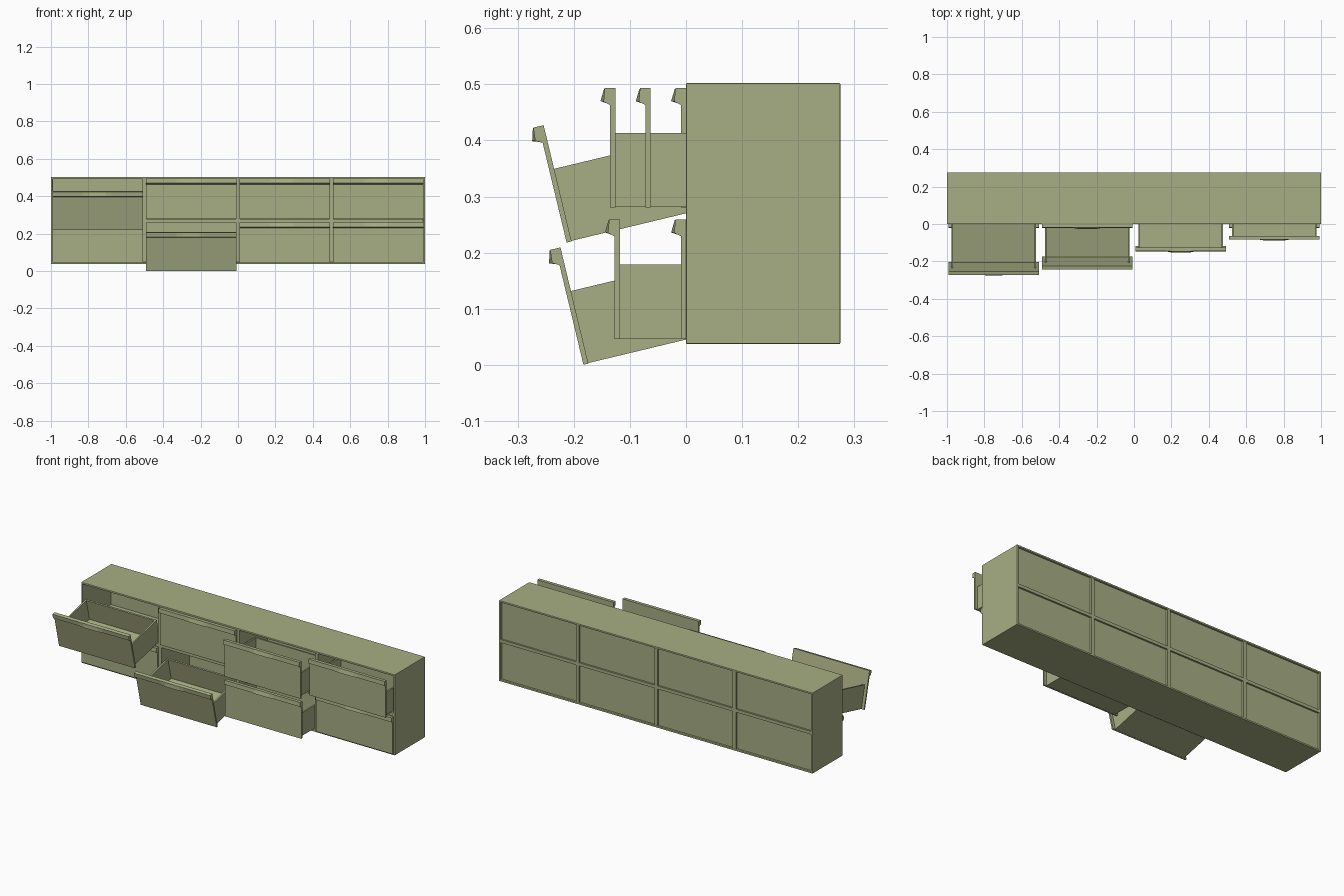
import bpy, bmesh, math
from mathutils import Matrix, Vector

if "Cube" in bpy.data.objects:
    bpy.data.objects.remove(bpy.data.objects["Cube"])

mat = bpy.data.materials.new("olive_paint")
mat.diffuse_color = (0.39, 0.42, 0.23, 1)
mat.use_nodes = True
mat.node_tree.nodes["Principled BSDF"].inputs["Base Color"].default_value = mat.diffuse_color


def add_box(bm, x0, x1, y0, y1, z0, z1):
    m = Matrix.Translation(((x0 + x1) / 2, (y0 + y1) / 2, (z0 + z1) / 2))
    m = m @ Matrix.Diagonal((x1 - x0, y1 - y0, z1 - z0, 1))
    bmesh.ops.create_cube(bm, size=1, matrix=m)


def add_loft(bm, sections):
    # closed solid through (x, yz profile) sections
    rings = [[bm.verts.new((x, y, z)) for y, z in prof] for x, prof in sections]
    for a, b in zip(rings, rings[1:]):
        for i in range(len(a)):
            j = (i + 1) % len(a)
            bm.faces.new((a[i], a[j], b[j], b[i]))
    bm.faces.new(rings[0])
    bm.faces.new(rings[-1][::-1])


def finish(bm, name, matrix=Matrix()):
    bmesh.ops.recalc_face_normals(bm, faces=bm.faces)
    me = bpy.data.meshes.new(name)
    bm.to_mesh(me)
    bm.free()
    me.materials.append(mat)
    ob = bpy.data.objects.new(name, me)
    ob.matrix_world = matrix
    bpy.context.collection.objects.link(ob)
    return ob


# Cabinet shell: a tube open at front and back
Z0, Z1, D, T = 0.037, 0.502, 0.275, 0.01
bm = bmesh.new()
loops = []
for y, t in ((0, 0), (D, 0), (D, T), (0, T)):
    loops.append([bm.verts.new((x, y, z)) for x, z in
                  ((-1 + t, Z0 + t), (1 - t, Z0 + t), (1 - t, Z1 - t), (-1 + t, Z1 - t))])
for k in range(4):
    a, b = loops[k], loops[(k + 1) % 4]
    for i in range(4):
        j = (i + 1) % 4
        bm.faces.new((a[i], a[j], b[j], b[i]))
shell = finish(bm, "cabinet_shell")
bev = shell.modifiers.new("soft_edges", 'BEVEL')
bev.width, bev.segments = 0.002, 2

# Dividers, shelf and recessed back panel
bm = bmesh.new()
for x in (-0.5, 0, 0.5):
    add_box(bm, x - 0.01, x + 0.01, 0.001, D - 0.001, Z0 + T, Z1 - T)
finish(bm, "cabinet_dividers")
for i in range(4):
    x = -0.75 + 0.5 * i
    bm = bmesh.new()
    add_box(bm, x - 0.24, x + 0.24, 0.001, D - 0.001, 0.26, 0.278)
    finish(bm, "cabinet_shelf")
bm = bmesh.new()
add_box(bm, -0.99, 0.99, 0.256, 0.264, Z0 + T, Z1 - T)
finish(bm, "cabinet_back")


def drawer(name, x, y, z, tilt=0):
    m = Matrix.Translation((x, y, z)) @ Matrix.Rotation(tilt, 4, 'X')
    h, w = 0.213, 0.2425
    # front panel with lip along its top edge
    bm = bmesh.new()
    prof = [(0, 0), (0, h), (-0.019, h), (-0.021, h - 0.024), (-0.009, h - 0.03), (-0.009, 0)]
    add_loft(bm, [(-w, prof), (w, prof)])
    finish(bm, name + "_front", m)
    # finger pull in the middle of the lip
    bm = bmesh.new()
    flat = [(-0.015, h - 0.001), (-0.019, h - 0.001), (-0.0205, h - 0.024), (-0.015, h - 0.026)]
    out = [(-0.015, h - 0.001), (-0.02, h - 0.001), (-0.0265, h - 0.023), (-0.015, h - 0.027)]
    add_loft(bm, [(-0.08, flat), (-0.045, out), (0.045, out), (0.08, flat)])
    finish(bm, name + "_pull", m)
    # open box behind the front
    bm = bmesh.new()
    b, L, H, t = 0.226, 0.25, 0.133, 0.009
    add_box(bm, -b, -b + t, 0, L, 0.001, H)
    add_box(bm, b - t, b, 0, L, 0.001, H)
    add_box(bm, -b + t, b - t, L - t, L, 0.001, H)
    add_box(bm, -b + t, b - t, 0, L - t, 0.001, 0.009)
    finish(bm, name + "_box", m)


# Drawers: column x, pull-out distance, height, tilt
a = math.radians(13.5)
UP, LOW = 0.28, 0.046
drawer("upper_drawer_1", -0.75, -0.204, 0.22, a)
drawer("upper_drawer_2", -0.25, 0, UP)
drawer("upper_drawer_3", 0.25, -0.126, UP)
drawer("upper_drawer_4", 0.75, -0.063, UP)
drawer("lower_drawer_1", -0.75, 0, LOW)
drawer("lower_drawer_2", -0.25, -0.174, 0.0022, a)
drawer("lower_drawer_3", 0.25, -0.118, LOW)
drawer("lower_drawer_4", 0.75, 0, LOW)
